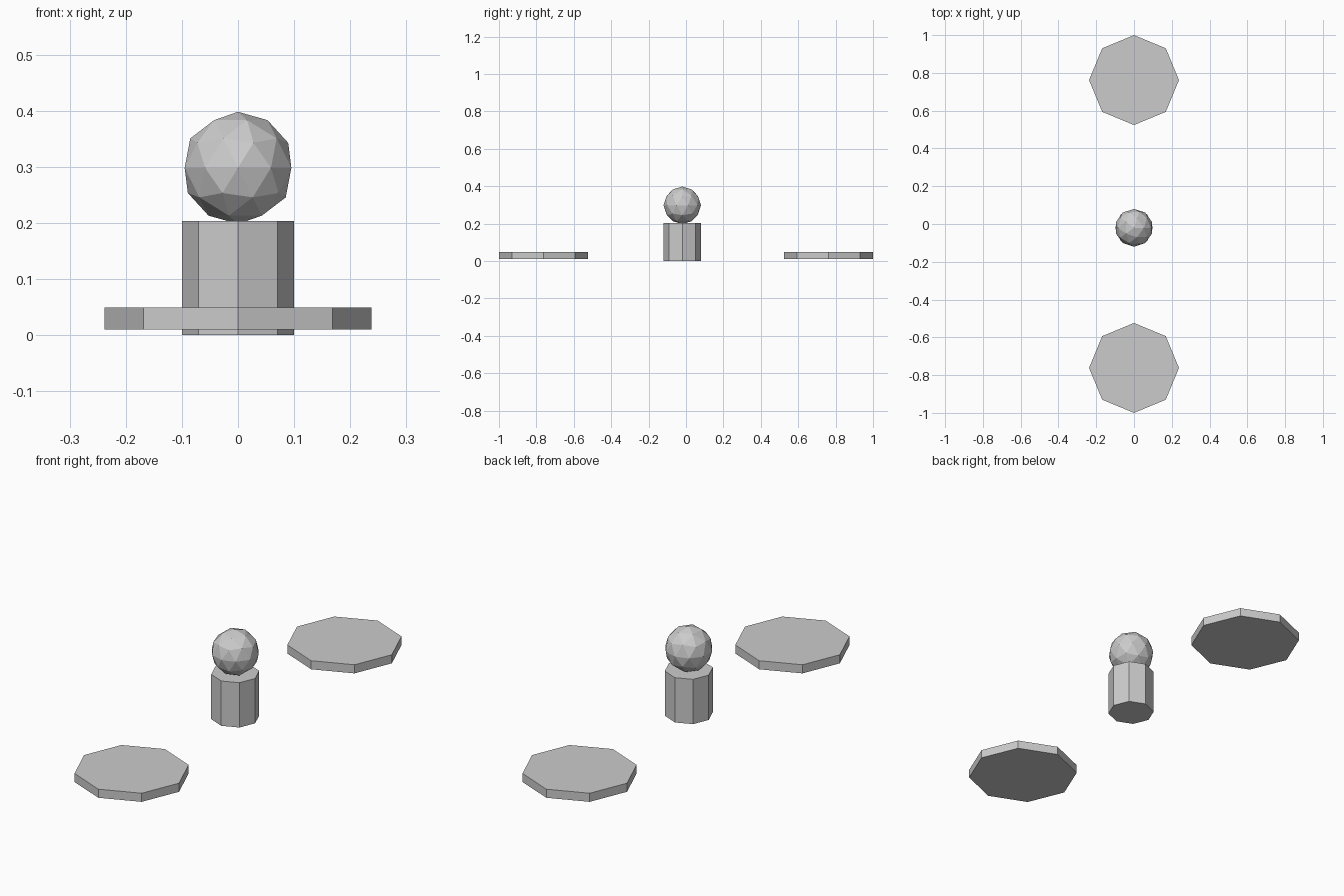
import bpy

if "Cube" in bpy.data.objects:
    bpy.data.objects.remove(bpy.data.objects["Cube"])


def octagon(name, radius, y, z_low, z_high):
    """Eight-sided flat-shaded cylinder between two heights."""
    bpy.ops.mesh.primitive_cylinder_add(
        vertices=8, radius=radius, depth=z_high - z_low,
        location=(0, y, (z_low + z_high) / 2))
    bpy.context.object.name = name


# Central post
octagon("post", 0.1, -0.02, 0.0, 0.203)

# Faceted ball resting on the post
bpy.ops.mesh.primitive_ico_sphere_add(
    subdivisions=2, radius=0.1, location=(0, -0.02, 0.298))
bpy.context.object.name = "ball"

# Flat octagonal pads in front and behind
for name, side in (("front_pad", -1), ("back_pad", 1)):
    octagon(name, 0.238, side * 0.762, 0.01, 0.049)
